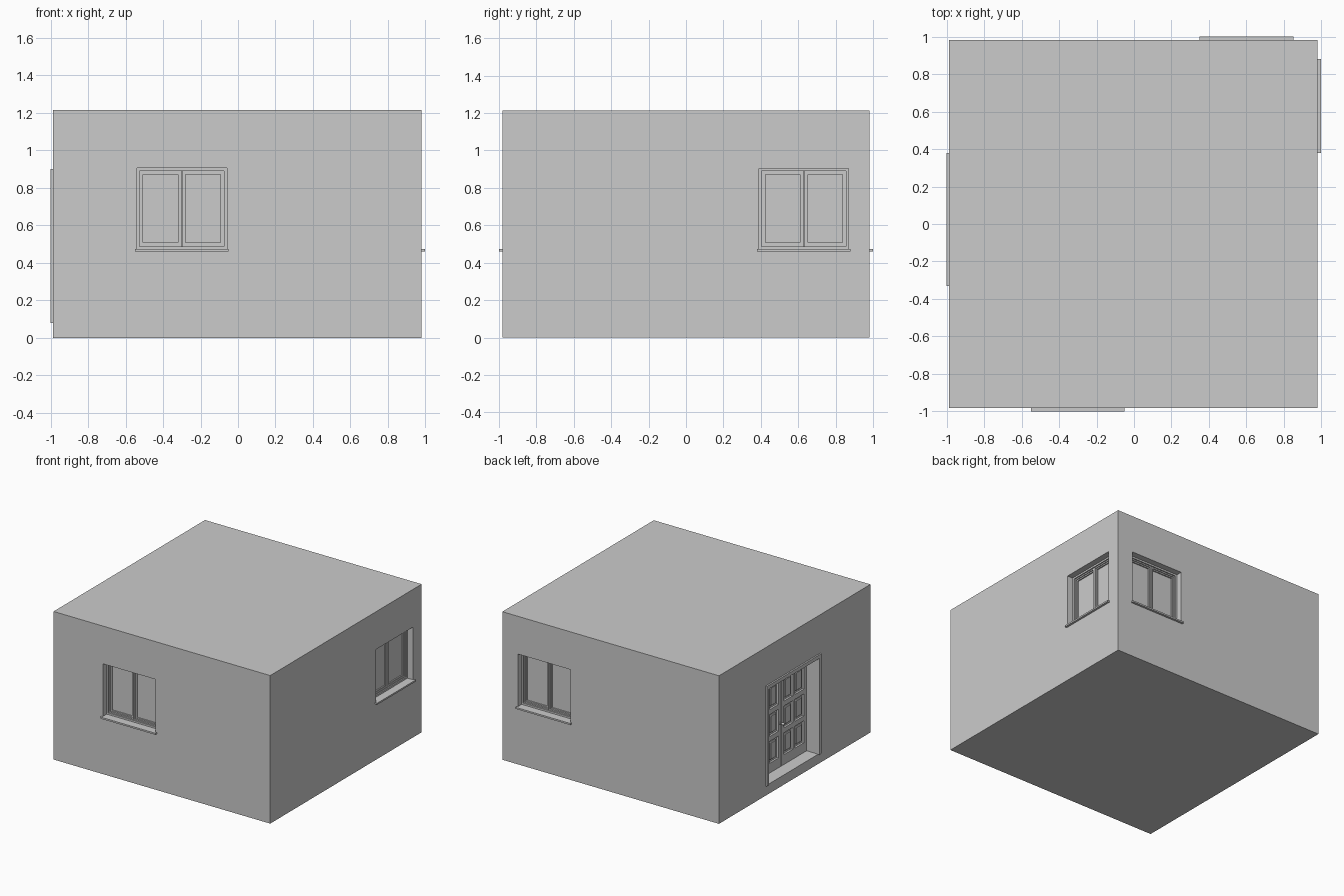
import bpy, bmesh
from math import pi
from mathutils import Matrix, Vector

if "Cube" in bpy.data.objects:
    bpy.data.objects.remove(bpy.data.objects["Cube"])

X0, X1, Y0, Y1 = -0.987, 0.98, -0.982, 0.982
WALL = 0.13


def boxes(name, specs, M=Matrix(), bevel=0):
    """One object from boxes given as (x0, x1, y0, y1, z0, z1), placed by M."""
    bm = bmesh.new()
    for a, b, c, d, e, f in specs:
        size = Matrix.Diagonal((b - a, d - c, f - e, 1))
        pos = Matrix.Translation(((a + b) / 2, (c + d) / 2, (e + f) / 2))
        bmesh.ops.create_cube(bm, size=1, matrix=pos @ size)
    if bevel:
        bmesh.ops.bevel(bm, geom=bm.edges[:], offset=bevel, segments=1, affect='EDGES')
    me = bpy.data.meshes.new(name)
    bm.to_mesh(me)
    bm.free()
    ob = bpy.data.objects.new(name, me)
    ob.matrix_world = M
    bpy.context.collection.objects.link(ob)
    return ob


def ring(x0, x1, y0, y1, z0, z1, w, bottom=True):
    """Boxes of a rectangular frame of width w."""
    zb = z0 + w if bottom else z0
    out = [(x0, x0 + w, y0, y1, z0, z1), (x1 - w, x1, y0, y1, z0, z1),
           (x0 + w, x1 - w, y0, y1, z1 - w, z1)]
    if bottom:
        out.append((x0 + w, x1 - w, y0, y1, z0, zb))
    return out


def place(x, y, turn):
    return Matrix.Translation((x, y, 0)) @ Matrix.Rotation(turn, 4, 'Z')


# Local frame of every opening: y = 0 is the outer wall face, +y goes inward
windows = {"front": place(-0.30, Y0, 0),
           "right": place(X1, 0.63, pi / 2),
           "back": place(0.60, Y1, pi)}
door_at = place(X0, 0.025, -pi / 2)

# Hollow walls with openings
walls = boxes("walls", [(X0, X1, Y0, Y1, 0.01, 1.20)])
cutters = [boxes("cut_room", [(X0 + WALL, X1 - WALL, Y0 + WALL, Y1 - WALL, -0.1, 1.3)]),
           boxes("cut_door", [(-0.33, 0.33, -0.05, 0.2, 0.08, 0.87)], door_at)]
cutters += [boxes("cut_window", [(-0.24, 0.24, -0.05, 0.2, 0.465, 0.905)], M)
            for M in windows.values()]
for c in cutters:
    c.hide_render = True
    mod = walls.modifiers.new("opening", 'BOOLEAN')
    mod.operation, mod.object, mod.solver = 'DIFFERENCE', c, 'EXACT'
bpy.context.view_layer.update()
dg = bpy.context.evaluated_depsgraph_get()
cut_mesh = bpy.data.meshes.new_from_object(walls.evaluated_get(dg))
walls.modifiers.clear()
walls.data = cut_mesh
for c in cutters:
    bpy.data.objects.remove(c)

# Roof and floor slabs
boxes("roof", [(X0, X1, Y0, Y1, 1.20, 1.215)])
boxes("floor", [(X0, X1, Y0, Y1, 0, 0.01)])

# Windows: sill, fixed frame, two sashes and glass
for side, M in windows.items():
    boxes(side + "_sill", [(-0.25, 0.25, -0.018, 0, 0.46, 0.473),
                           (-0.24, 0.24, 0, 0.10, 0.46, 0.473)], M)
    boxes(side + "_window_frame", ring(-0.24, 0.24, 0.05, 0.12, 0.473, 0.905, 0.014), M)
    for s, (a, b) in (("left", (-0.226, -0.001)), ("right", (0.001, 0.226))):
        boxes(f"{side}_{s}_sash",
              ring(a, b, 0.06, 0.10, 0.487, 0.891, 0.010)
              + ring(a + 0.01, b - 0.01, 0.068, 0.09, 0.497, 0.881, 0.010), M)
        boxes(f"{side}_{s}_glass", [(a + 0.01, b - 0.01, 0.078, 0.082, 0.497, 0.881)], M)

# Door surround
boxes("door_frame", ring(-0.355, 0.355, -0.013, 0.004, 0.08, 0.90, 0.03, False), door_at)

# Two door leaves: stiles and rails over a recessed sheet with raised fields
rows = [(0.16, 0.34), (0.38, 0.56), (0.60, 0.79)]
for s, a in (("left", -0.33), ("right", 0.001)):
    b = a + 0.329
    cols = [(a + 0.035, a + 0.15), (a + 0.18, b - 0.035)]
    y0, y1 = 0.105, 0.125
    xs = [a] + [v for c in cols for v in c] + [b]
    zs = [0.08] + [v for r in rows for v in r] + [0.87]
    parts = [(xs[i], xs[i + 1], y0, y1, 0.08, 0.87) for i in (0, 2, 4)]
    parts += [(c0, c1, y0, y1, zs[i], zs[i + 1]) for c0, c1 in cols for i in (0, 2, 4, 6)]
    parts.append((a, b, y1 - 0.004, y1 + 0.01, 0.08, 0.87))
    boxes(s + "_door_leaf", parts, door_at)
    boxes(s + "_door_fields", [(c0 + 0.02, c1 - 0.02, y0 + 0.004, y1, r0 + 0.02, r1 - 0.02)
                               for c0, c1 in cols for r0, r1 in rows], door_at, 0.004)

# Door knob
bm = bmesh.new()
for r, y, h in ((0.012, 0.102, 0.006), (0.005, 0.092, 0.022)):
    bmesh.ops.create_cone(bm, cap_ends=True, segments=16, radius1=r, radius2=r, depth=h,
                          matrix=Matrix.Translation((-0.015, y, 0.44)) @ Matrix.Rotation(pi / 2, 4, 'X'))
bmesh.ops.create_uvsphere(bm, u_segments=16, v_segments=10, radius=0.012,
                          matrix=Matrix.Translation((-0.015, 0.078, 0.44)))
me = bpy.data.meshes.new("door_knob")
bm.to_mesh(me)
bm.free()
knob = bpy.data.objects.new("door_knob", me)
knob.matrix_world = door_at
bpy.context.collection.objects.link(knob)
